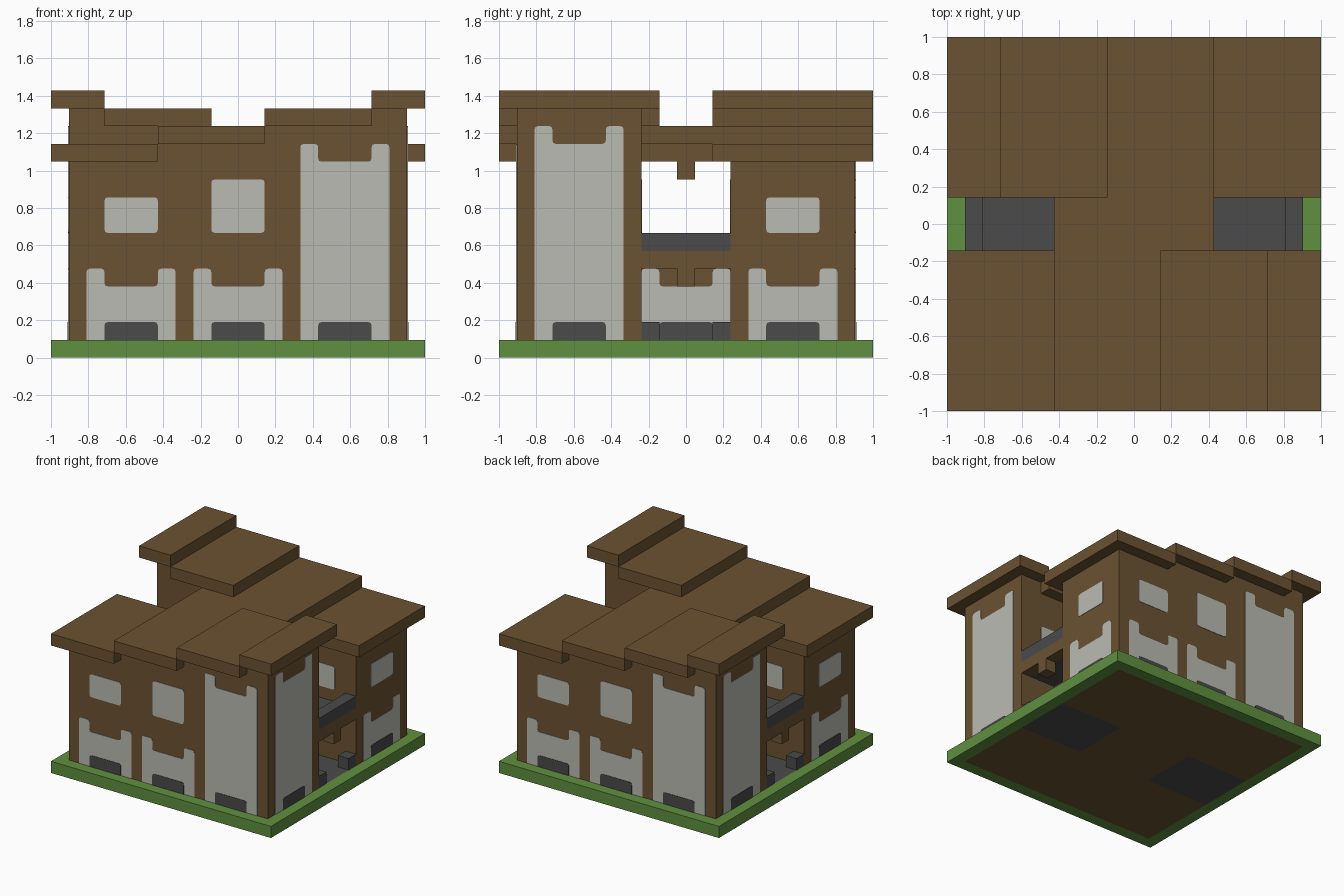
import bpy, bmesh
from math import pi
from mathutils import Matrix, Vector

U = 2 / 21  # building module

if "Cube" in bpy.data.objects:
    bpy.data.objects.remove(bpy.data.objects["Cube"])


def material(name, r, g, b):
    m = bpy.data.materials.new(name)
    m.use_nodes = True
    m.diffuse_color = (r, g, b, 1)
    m.node_tree.nodes["Principled BSDF"].inputs["Base Color"].default_value = (r, g, b, 1)
    return m


BROWN = material("brown timber", 0.147, 0.084, 0.032)
SLATE = material("dark slate", 0.069, 0.069, 0.069)
GLASS = material("pale window", 0.497, 0.497, 0.456)
GREEN = material("grass green", 0.117, 0.279, 0.051)


def add_prism(bm, ring, offset):
    """Extrude a planar ring of points into a closed solid."""
    low = [bm.verts.new(p) for p in ring]
    high = [bm.verts.new(Vector(p) + Vector(offset)) for p in ring]
    n = len(ring)
    bm.faces.new(low)
    bm.faces.new(high)
    for i in range(n):
        j = (i + 1) % n
        bm.faces.new((low[i], low[j], high[j], high[i]))


def add_box(bm, x0, x1, y0, y1, z0, z1):
    ring = [(x0, y0, z0), (x1, y0, z0), (x1, y1, z0), (x0, y1, z0)]
    add_prism(bm, ring, (0, 0, z1 - z0))


def finish(name, bm, mat, paired=True):
    """Scale to size, add the half-turn twin and make the object."""
    if paired:
        twin = bmesh.ops.duplicate(bm, geom=bm.verts[:] + bm.edges[:] + bm.faces[:])
        verts = [v for v in twin["geom"] if isinstance(v, bmesh.types.BMVert)]
        bmesh.ops.rotate(bm, verts=verts, matrix=Matrix.Rotation(pi, 3, "Z"))
    bmesh.ops.scale(bm, vec=(U, U, U), verts=bm.verts[:])
    bmesh.ops.recalc_face_normals(bm, faces=bm.faces[:])
    mesh = bpy.data.meshes.new(name)
    bm.to_mesh(mesh)
    bm.free()
    mesh.materials.append(mat)
    bpy.context.collection.objects.link(bpy.data.objects.new(name, mesh))


def boxes(name, mat, *sizes, paired=True):
    bm = bmesh.new()
    for s in sizes:
        add_box(bm, *s)
    finish(name, bm, mat, paired)


def rounded(points, r=0.2):
    """Round every corner that does not stand on the ground."""
    out = []
    for i, p in enumerate(points):
        p, a, b = Vector(p), Vector(points[i - 1]), Vector(points[(i + 1) % len(points)])
        if p.y <= 1:
            out.append(p)
            continue
        s, e = p + (a - p).normalized() * r, p + (b - p).normalized() * r
        out += [s, (s + e + 2 * p) / 4, e]
    return out


def plate(bm, wall, outline, depth):
    """Lay a thin plate on a wall given as (axis, position, facing)."""
    axis, pos, facing = wall
    if axis == "x":
        ring, off = [(pos, p.x, p.y) for p in outline], (facing * depth, 0, 0)
    else:
        ring, off = [(p.x, pos, p.y) for p in outline], (0, facing * depth, 0)
    add_prism(bm, ring, off)


# Grass border around the plot
boxes("grass_border", GREEN, (-10.5, 10.5, -10.5, -9.5, 0, 1),
      (9.5, 10.5, -9.5, 9.5, 0, 1))

# Stepped roof and the walls of the two wings
steps = [(-10.5, -4.5, 11), (-4.5, 1.5, 12), (1.5, 7.5, 13), (7.5, 10.5, 14)]
boxes("stepped_roof", BROWN, *[(a, b, -10.5, -1.5, z, z + 1) for a, b, z in steps])

profile = [(-9.5, 0)]
for a, b, z in steps:
    profile += [(max(a, -9.5), z), (min(b, 9.5), z)]
profile.append((9.5, 0))
bm = bmesh.new()
add_prism(bm, [(x, -9.5, z) for x, z in profile], (0, 7, 0))
finish("wing_walls", bm, BROWN)

# Central core with an open passage on the upper floor
boxes("core", BROWN, (-3.5, 3.5, -2.5, 2.5, 0, 6), (-3.5, 3.5, -2.5, 2.5, 11, 12),
      (-4.5, 4.5, -2.5, 2.5, 12, 13), paired=False)
boxes("passage_pendant", BROWN, (2.5, 3.5, -0.5, 0.5, 10, 11))

# Porch and balcony in each side recess
boxes("porch_floor", SLATE, (3.5, 9.5, -2.5, 2.5, 0, 1))
boxes("porch_posts", SLATE, (8.5, 9.5, -2.5, -1.5, 1, 2), (8.5, 9.5, 1.5, 2.5, 1, 2))
boxes("balcony_floor", SLATE, (3.5, 8.5, -2.5, 2.5, 5, 6))
boxes("balcony_rail", SLATE, (8.5, 9.5, -2.5, 2.5, 6, 7))
boxes("balcony_beam", BROWN, (8.5, 9.5, -2.5, 2.5, 5, 6), (8.5, 9.5, -0.5, 0.5, 4, 5))

# Windows
FRONT, SIDE, RECESS = ("y", -9.5, -1), ("x", 9.5, 1), ("x", 3.5, 1)
FRONT_INNER, BACK_INNER = ("y", -2.5, 1), ("y", 2.5, -1)

# Ground windows: wall, centre, top height; a notched head and a dark sill panel
ground = [(FRONT, -6, 5), (FRONT, 0, 5), (FRONT, 6, 12),
          (SIDE, -6, 13), (SIDE, 6, 5), (RECESS, 0, 5)]
# Upper windows: wall, centre, top height
upper = [(FRONT, -6, 9), (FRONT, 0, 10), (SIDE, 6, 9),
         (FRONT_INNER, 6, 10), (BACK_INNER, 6, 9)]

panes, sills = bmesh.new(), bmesh.new()
for wall, c, top in ground:
    half = [(2.5, 1), (2.5, top), (1.5, top), (1.5, top - 1)]
    outline = [(c + a, z) for a, z in half] + [(c - a, z) for a, z in reversed(half)]
    plate(panes, wall, rounded(outline), 0.03)
    sill = [(c + 1.5, 1), (c + 1.5, 2), (c - 1.5, 2), (c - 1.5, 1)]
    plate(sills, wall, rounded(sill), 0.06)
for wall, c, top in upper:
    outline = [(c + 1.5, 7), (c + 1.5, top), (c - 1.5, top), (c - 1.5, 7)]
    plate(panes, wall, rounded(outline), 0.03)
finish("window_panes", panes, GLASS)
finish("window_sills", sills, SLATE)
